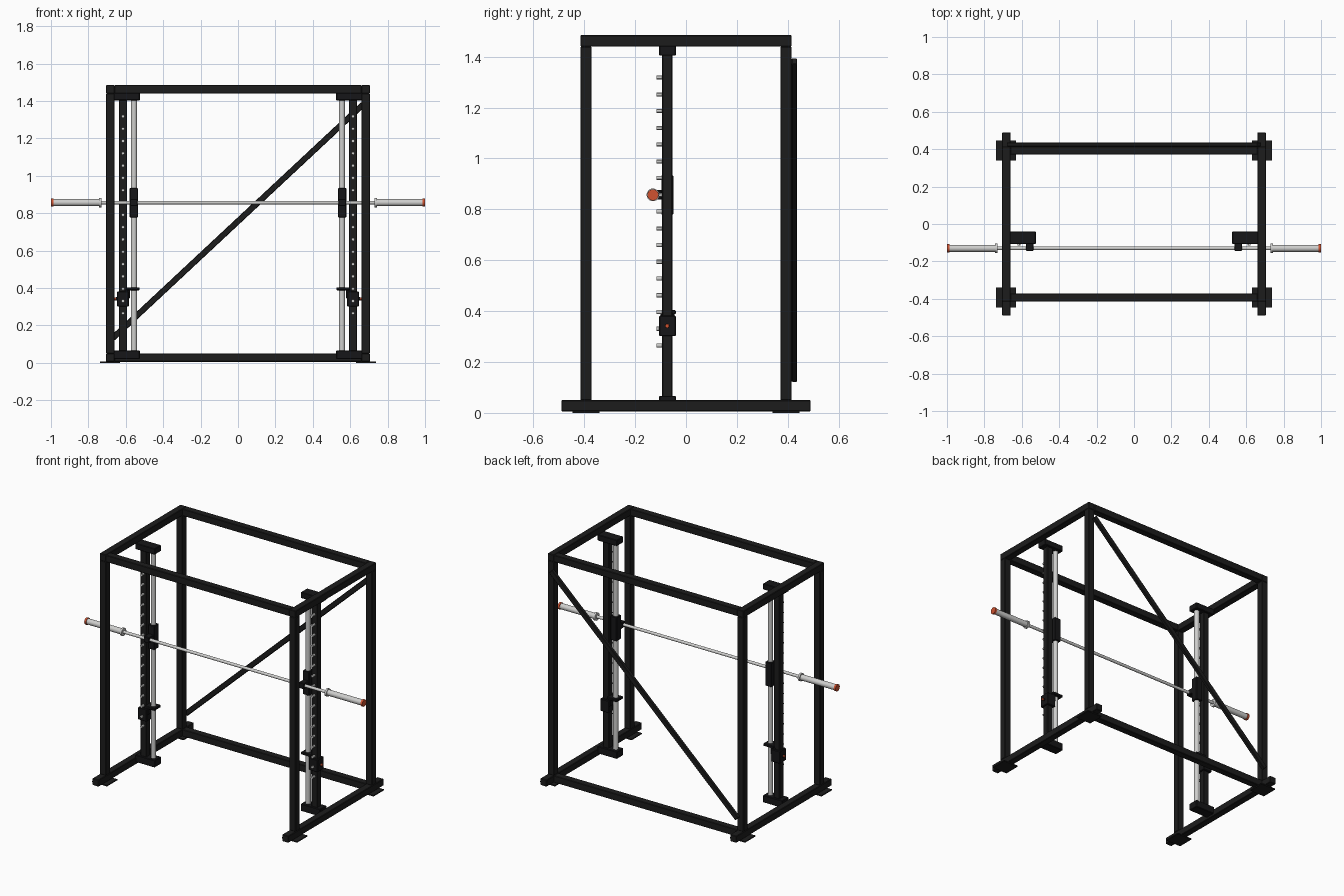
import bpy, math
from mathutils import Vector

cube = bpy.data.objects.get("Cube")
if cube:
    bpy.data.objects.remove(cube, do_unlink=True)


def material(name, rgb, rough=0.5):
    m = bpy.data.materials.new(name)
    m.use_nodes = True
    m.diffuse_color = (*rgb, 1)
    bsdf = m.node_tree.nodes["Principled BSDF"]
    bsdf.inputs["Base Color"].default_value = (*rgb, 1)
    bsdf.inputs["Roughness"].default_value = rough
    return m


BLACK = material("frame_black", (0.012, 0.012, 0.012))
DARK = material("bracket_black", (0.008, 0.008, 0.009))
STEEL = material("bright_steel", (0.62, 0.62, 0.61))
ORANGE = material("orange", (0.62, 0.085, 0.03))


def box(name, lo, hi, mat, bevel=0.003):
    """Axis-aligned box between two corners, with softened edges."""
    lo, hi = Vector(lo), Vector(hi)
    bpy.ops.mesh.primitive_cube_add(size=1, location=(lo + hi) / 2)
    ob = bpy.context.object
    ob.name = name
    size = hi - lo
    for v in ob.data.vertices:
        v.co = Vector(c * abs(s) for c, s in zip(v.co, size))
    ob.data.materials.append(mat)
    if bevel:
        mod = ob.modifiers.new("soft_edges", "BEVEL")
        mod.width = bevel
        mod.segments = 1
    return ob


def rod(name, a, b, radius, mat, sides=20):
    """Cylinder from point a to point b."""
    a, b = Vector(a), Vector(b)
    d = b - a
    bpy.ops.mesh.primitive_cylinder_add(vertices=sides, radius=radius, depth=d.length,
                                        location=(a + b) / 2,
                                        rotation=d.to_track_quat("Z", "Y").to_euler())
    ob = bpy.context.object
    ob.name = name
    ob.data.materials.append(mat)
    bpy.ops.object.shade_smooth_by_angle()
    return ob


OUT, IN = 0.705, 0.66      # frame tube faces in x
FY, TUBE = 0.393, 0.0225   # upright centre in y, half tube width
TOP = 1.485
BAR_Y, BAR_Z = -0.13, 0.857
POST_Y, ROD_X = -0.074, 0.556

# Cross beams joining the two sides
for name, y, z in (("front_top_beam", -FY, TOP - 0.045), ("back_top_beam", FY, TOP - 0.045),
                   ("back_bottom_beam", FY, 0.006)):
    box(name, (-IN, y - TUBE, z), (IN, y + TUBE, z + 0.045), BLACK)

# Diagonal back brace
start, end = Vector((-0.67, 0.426, 0.132)), Vector((0.67, 0.426, 1.383))
half = (end - start).length / 2
brace = box("diagonal_brace", (-half, -0.011, -0.016), (half, 0.011, 0.016), BLACK)
brace.location = (start + end) / 2
brace.rotation_euler.y = -math.atan2(end.z - start.z, end.x - start.x)

for side, s in (("left", 1), ("right", -1)):
    def sbox(name, x, y, z, mat, bevel=0.003):
        return box(f"{side}_{name}", (s * x[0], y[0], z[0]), (s * x[1], y[1], z[1]), mat, bevel)

    def srod(name, a, b, r, mat, sides=20):
        return rod(f"{side}_{name}", (s * a[0], a[1], a[2]), (s * b[0], b[1], b[2]), r, mat, sides)

    # Side frame: base rail, top rail, uprights and foot plates
    sbox("base_rail", (IN, OUT), (-0.49, 0.49), (0.006, 0.05), BLACK)
    sbox("top_rail", (IN, OUT), (-FY - TUBE, FY + TUBE), (TOP - 0.045, TOP), BLACK)
    for end_name, y in (("front", -FY), ("back", FY)):
        sbox(f"{end_name}_upright", (IN, OUT), (y - TUBE, y + TUBE), (0.05, TOP - 0.045), BLACK)
        sbox(f"{end_name}_foot_plate", (0.63, 0.737), (y - 0.053, y + 0.053), (0, 0.007), BLACK, 0)

    # Peg post, guide rod and the brackets holding them
    sbox("peg_post", (0.594, 0.636), (-0.094, -0.054), (0.05, TOP - 0.06), BLACK)
    srod("guide_rod", (ROD_X, POST_Y, 0.05), (ROD_X, POST_Y, 1.42), 0.016, STEEL, 24)
    sbox("lower_bracket", (0.525, 0.665), (-0.106, -0.04), (0.02, 0.067), DARK)
    sbox("upper_bracket", (0.525, 0.665), (-0.106, -0.04), (1.404, 1.443), DARK)
    for i in range(17):
        z = 0.265 + i * 0.0658
        srod(f"peg_{i + 1}", (0.615, -0.085, z), (0.615, -0.116, z), 0.008, STEEL, 12)

    # Sliding carriage with bar clamp
    sbox("carriage", (0.534, 0.579), (-0.097, -0.05), (0.778, 0.934), DARK)
    sbox("bar_clamp", (0.538, 0.577), (-0.145, -0.095), (0.838, 0.876), DARK)

    # Safety catch with inward arm and pull pin
    sbox("catch_sleeve", (0.584, 0.646), (-0.106, -0.04), (0.302, 0.382), DARK)
    sbox("catch_arm", (0.526, 0.6), (-0.106, -0.04), (0.388, 0.404), DARK)
    sbox("catch_neck", (0.578, 0.606), (-0.1, -0.045), (0.345, 0.39), DARK)
    srod("pin_shaft", (0.64, POST_Y, 0.342), (0.652, POST_Y, 0.342), 0.009, DARK, 12)
    srod("pin_knob", (0.65, POST_Y, 0.342), (0.66, POST_Y, 0.342), 0.008, ORANGE, 12)

    # Bar sleeve, collar and end cap
    srod("bar_collar", (0.73, BAR_Y, BAR_Z), (0.743, BAR_Y, BAR_Z), 0.025, STEEL, 24)
    srod("bar_sleeve", (0.743, BAR_Y, BAR_Z), (0.988, BAR_Y, BAR_Z), 0.0185, STEEL, 24)
    srod("bar_end_cap", (0.987, BAR_Y, BAR_Z), (1.0, BAR_Y, BAR_Z), 0.022, ORANGE, 24)

# Bar shaft
rod("bar_shaft", (-0.735, BAR_Y, BAR_Z), (0.735, BAR_Y, BAR_Z), 0.0095, STEEL)
